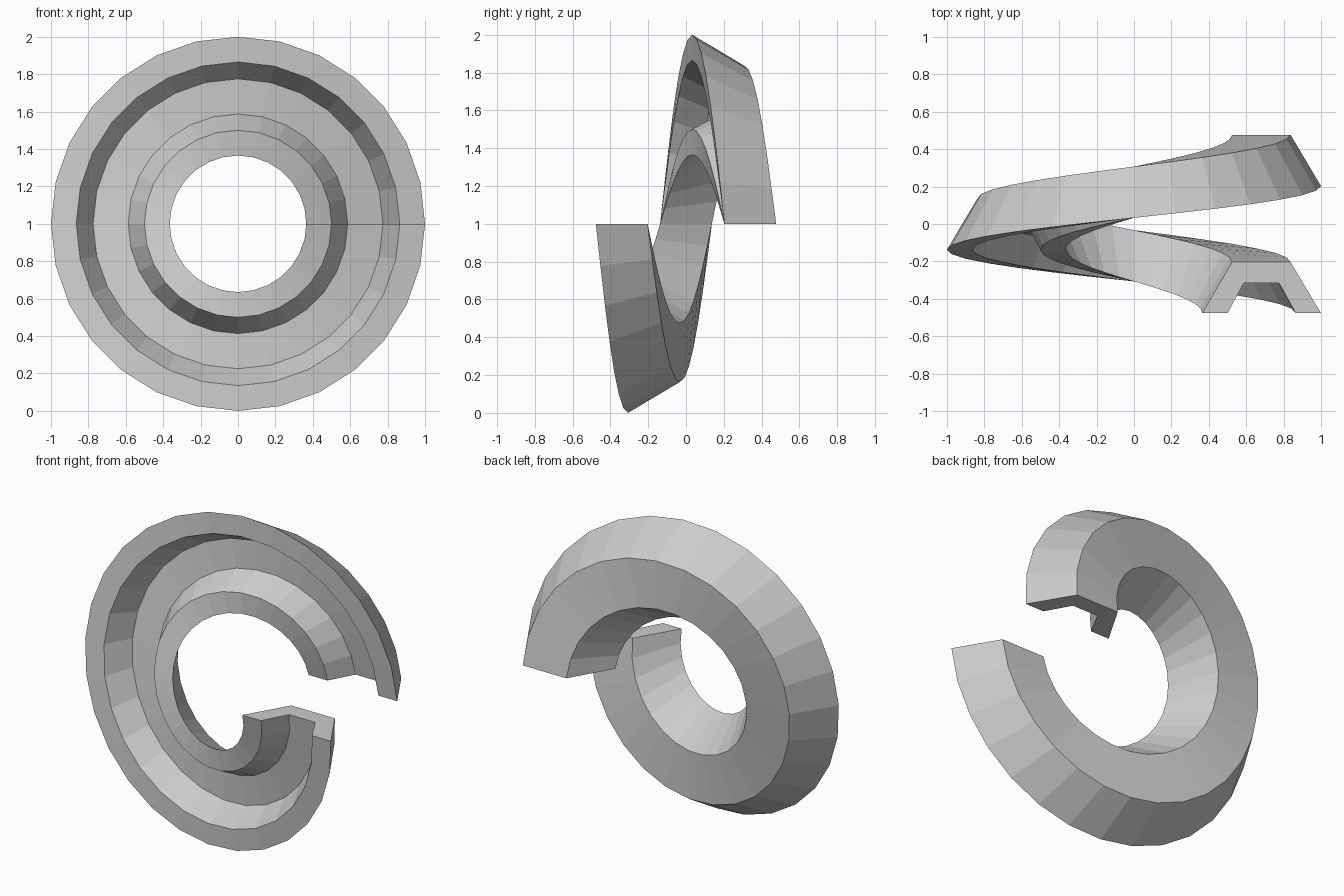
import bpy, bmesh
from math import cos, sin, tau

if "Cube" in bpy.data.objects:
    bpy.data.objects.remove(bpy.data.objects["Cube"])

SEGMENTS = 28      # facets in one full turn
PITCH = 0.68       # advance along y per turn
AXIS_Z = 1.0

# Channel cross-section: (radius, y) at the front end
PROFILE = [(0.365, -0.477), (0.50, -0.477), (0.587, -0.315), (0.775, -0.315),
           (0.865, -0.477), (1.0, -0.477), (0.837, -0.203), (0.525, -0.203)]

bm = bmesh.new()

# Sweep the section one turn, going down first and backwards along y
rings = []
for i in range(SEGMENTS + 1):
    t = i / SEGMENTS
    a = -tau * t
    rings.append([bm.verts.new((r * cos(a), y + PITCH * t, AXIS_Z + r * sin(a)))
                  for r, y in PROFILE])

# Side walls
n = len(PROFILE)
for a, b in zip(rings, rings[1:]):
    for j in range(n):
        k = (j + 1) % n
        bm.faces.new((a[j], a[k], b[k], b[j]))

# Flat end caps
bm.faces.new(rings[0])
bm.faces.new(list(reversed(rings[-1])))
bmesh.ops.recalc_face_normals(bm, faces=bm.faces)

mesh = bpy.data.meshes.new("helical_channel")
bm.to_mesh(mesh)
bm.free()
coil = bpy.data.objects.new("helical_channel", mesh)
bpy.context.collection.objects.link(coil)
